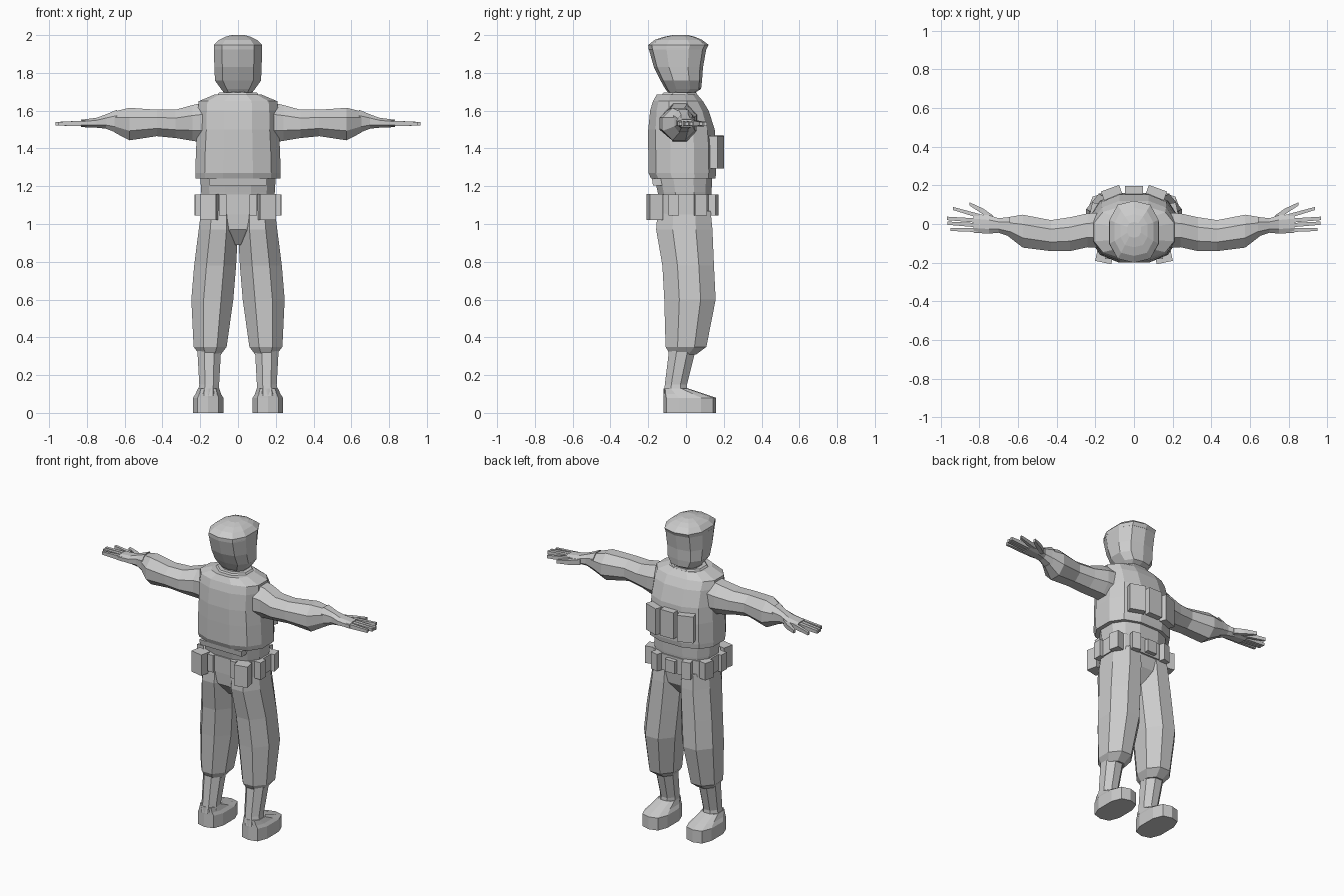
import bpy, bmesh, math
from mathutils import Vector, Matrix

grey = bpy.data.materials.new("plain_grey")
grey.diffuse_color = (0.6, 0.6, 0.6, 1)


def finish(name, bm, mirror=False):
    bmesh.ops.recalc_face_normals(bm, faces=bm.faces)
    me = bpy.data.meshes.new(name)
    bm.to_mesh(me)
    bm.free()
    me.materials.append(grey)
    ob = bpy.data.objects.new(name, me)
    bpy.context.collection.objects.link(ob)
    if mirror:
        ob.modifiers.new("mirror", 'MIRROR')
    return ob


def loft(name, rings, n=8, axis='z', power=1.0, mirror=False):
    """Skin n-sided rings (t, u0, u1, v0, v1); axis z: u,v = x,y; axis x: u,v = y,z."""
    bm = bmesh.new()
    loops = []
    for t, u0, u1, v0, v1 in rings:
        loop = []
        for i in range(n):
            a = math.pi / n + 2 * math.pi * i / n
            c, s = (math.copysign(min(1, abs(f) / math.cos(math.pi / n)) ** power, f)
                    for f in (math.cos(a), math.sin(a)))
            u, v = (u0 + u1 + c * (u1 - u0)) / 2, (v0 + v1 + s * (v1 - v0)) / 2
            loop.append(bm.verts.new((u, v, t) if axis == 'z' else (t, u, v)))
        loops.append(loop)
    for a, b in zip(loops, loops[1:]):
        for i in range(n):
            j = (i + 1) % n
            bm.faces.new((a[i], a[j], b[j], b[i]))
    bm.faces.new(loops[0])
    bm.faces.new(loops[-1])
    return finish(name, bm, mirror)


def box(name, centre, size, turn=0, mirror=False):
    bm = bmesh.new()
    m = Matrix.Translation(centre) @ Matrix.Rotation(math.radians(turn), 4, 'Z')
    bmesh.ops.create_cube(bm, size=1, matrix=m @ Matrix.Diagonal((*size, 1)))
    return finish(name, bm, mirror)


# Head with a capped crown, brow and jaw
loft("head", [
    (1.69, -.07, .07, -.09, .04), (1.715, -.09, .09, -.11, .08), (1.76, -.122, .122, -.135, .085),
    (1.83, -.125, .125, -.17, .09), (1.93, -.128, .128, -.198, .108)], 10, power=.85)
loft("cap", [
    (1.925, -.128, .128, -.198, .108), (1.948, -.127, .127, -.2, .12), (1.975, -.1, .1, -.165, .085),
    (1.99, -.07, .07, -.12, .05), (2.0, -.035, .035, -.07, .01)], 10, power=.85)
loft("neck", [(1.64, -.09, .09, -.11, .06), (1.72, -.07, .07, -.09, .045)])
loft("collar", [(1.66, -.13, .13, -.14, .07), (1.695, -.1, .1, -.12, .055)])

# Padded vest
loft("vest", [
    (1.24, -.225, .225, -.185, .155), (1.27, -.226, .226, -.198, .16), (1.40, -.222, .222, -.2, .16),
    (1.50, -.215, .215, -.2, .152), (1.60, -.212, .212, -.19, .12), (1.65, -.208, .208, -.175, .09),
    (1.685, -.125, .125, -.155, .06)], 12, power=.8)

# Shirt, belt and seat
loft("shirt", [(1.12, -.19, .19, -.14, .13), (1.17, -.195, .195, -.15, .135),
               (1.26, -.2, .2, -.17, .14)], 12, power=.8)
loft("back_strap", [(1.205, -.15, .15, -.175, -.1), (1.24, -.15, .15, -.18, -.1)], 4)
loft("belt", [(1.05, -.205, .205, -.155, .14), (1.155, -.205, .205, -.155, .14)], 12, power=.8)
loft("seat", [(.89, -.03, .03, -.08, .06), (.97, -.12, .12, -.145, .12),
              (1.06, -.19, .19, -.15, .13)], 12, power=.8)

# Belt pouches, around the waist
box("back_belt_pouch", (.152, -.165, 1.09), (.085, .07, .135), 12, True)
box("back_belt_loop", (.08, -.155, 1.1), (.04, .03, .11), 0, True)
box("side_belt_pouch", (.205, -.065, 1.1), (.045, .055, .11), 0, True)
box("side_front_belt_pouch", (.198, .075, 1.1), (.05, .065, .11), 12, True)
box("front_belt_pouch", (.11, .145, 1.1), (.055, .04, .11), -15, True)
box("belt_buckle", (0, .145, 1.1), (.07, .045, .08))

# Chest pouches
box("centre_chest_pouch", (0, .165, 1.385), (.095, .065, .17))
box("side_chest_pouch", (.112, .152, 1.38), (.1, .07, .17), -20, True)

# Baggy trouser legs, shins and boots
loft("trouser_leg", [
    (.31, .09, .205, -.085, .055), (.35, .06, .235, -.108, .108), (.60, .025, .247, -.115, .157),
    (.78, .01, .232, -.125, .148), (.97, 0, .208, -.158, .14), (1.07, .005, .195, -.15, .13)],
    mirror=True)
loft("shin", [(.09, .1, .215, -.12, .01), (.15, .1, .205, -.112, .005),
              (.33, .09, .215, -.09, .05)], mirror=True)
boot = loft("boot", [
    (0, .078, .238, -.12, .158), (.08, .078, .238, -.12, .158), (.1, .09, .225, -.12, .1),
    (.13, .1, .212, -.118, .01)], 10, power=.75, mirror=True)

# Sleeves, gloves and fingers
loft("sleeve", [
    (.17, -.125, .058, 1.43, 1.645), (.24, -.12, .055, 1.44, 1.63), (.33, -.14, .035, 1.455, 1.605),
    (.43, -.14, .02, 1.465, 1.605), (.575, -.122, .048, 1.443, 1.615),
    (.655, -.06, .035, 1.485, 1.595)], axis='x', mirror=True)
loft("glove", [
    (.64, -.066, .036, 1.482, 1.605), (.70, -.045, .03, 1.505, 1.58), (.75, -.05, .045, 1.51, 1.562),
    (.83, -.045, .052, 1.513, 1.552)], axis='x', power=.8, mirror=True)
fingers = {"little": (-.042, -.022, -.036, -.02, .95), "ring": (-.018, .004, -.004, .013, .965),
           "middle": (.006, .028, .02, .038, .967), "index": (.03, .052, .072, .088, .935)}
for finger, (a, b, c, d, tip) in fingers.items():
    loft(finger + "_finger", [(.80, a, b, 1.518, 1.548), (tip, c, d, 1.521, 1.54)],
         4, 'x', mirror=True)
loft("thumb", [(.73, .01, .045, 1.515, 1.55), (.78, .05, .08, 1.515, 1.545),
               (.85, .095, .112, 1.52, 1.54)], 4, 'x', mirror=True)
